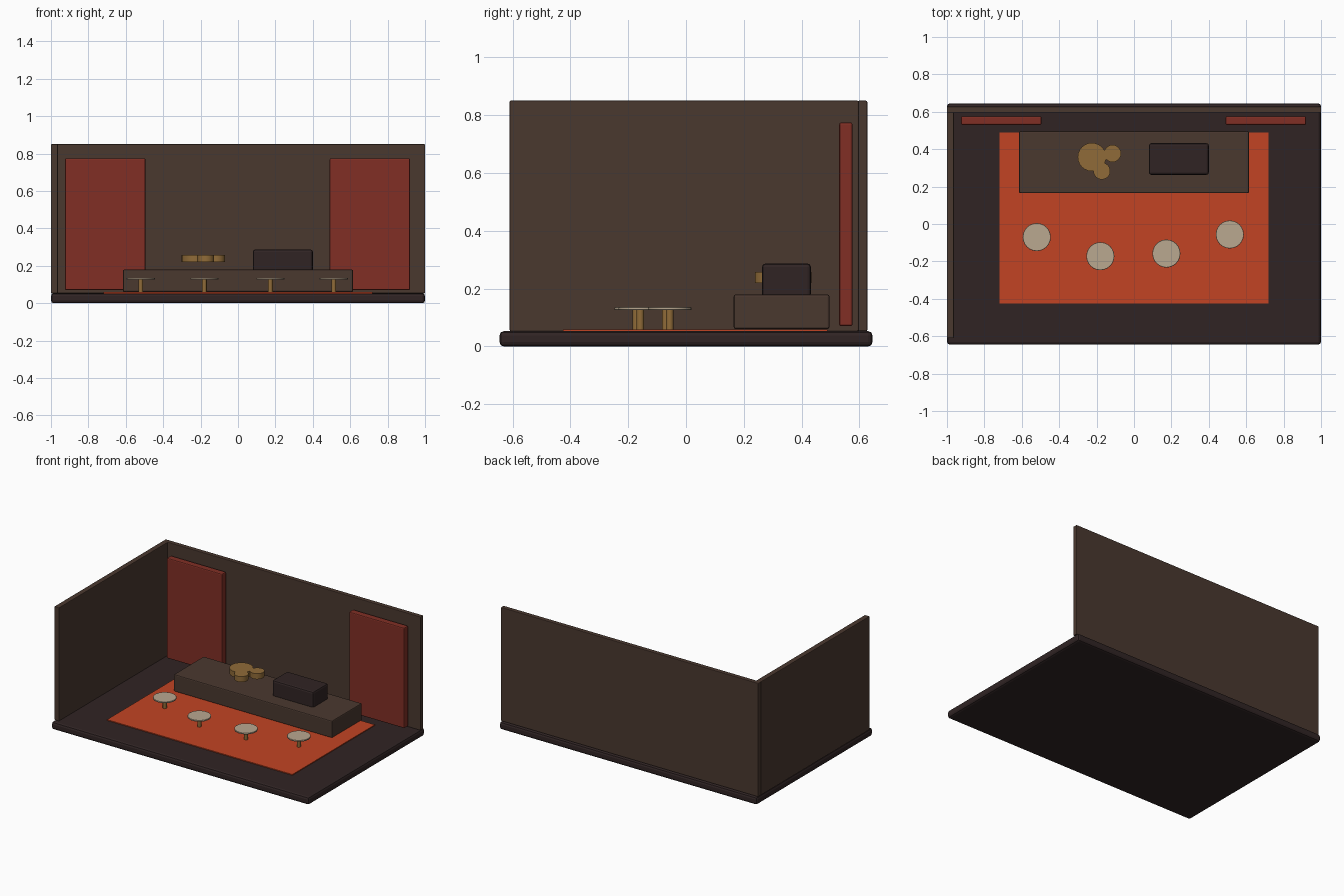
import bpy
import math

old = bpy.data.objects.get("Cube")
if old:
    bpy.data.objects.remove(old, do_unlink=True)


def material(name, hex_color):
    def linear(c):
        c /= 255
        return c / 12.92 if c <= 0.04045 else ((c + 0.055) / 1.055) ** 2.4
    rgb = [linear(int(hex_color[i:i + 2], 16)) for i in (0, 2, 4)]
    mat = bpy.data.materials.new(name)
    mat.use_nodes = True
    mat.diffuse_color = (*rgb, 1)
    mat.node_tree.nodes["Principled BSDF"].inputs["Base Color"].default_value = (*rgb, 1)
    return mat


charcoal = material("charcoal wood", "302424")
walnut = material("walnut brown", "4A382F")
orange = material("burnt orange", "C24424")
red = material("deep red", "812F25")
brass = material("brass", "906B38")
ivory = material("ivory", "BAA890")


def finish(obj, name, mat, bevel):
    obj.name = name
    obj.data.materials.append(mat)
    if bevel:
        mod = obj.modifiers.new("Soft edges", "BEVEL")
        mod.width = bevel
        mod.segments = 2
        mod.limit_method = "ANGLE"
    return obj


def box(name, x, y, z, mat, bevel=0):
    """Box spanning the given (low, high) ranges."""
    spans = (x, y, z)
    bpy.ops.mesh.primitive_cube_add(size=1, location=[sum(s) / 2 for s in spans])
    obj = bpy.context.object
    obj.scale = [s[1] - s[0] for s in spans]
    bpy.ops.object.transform_apply(location=False, rotation=False, scale=True)
    return finish(obj, name, mat, bevel)


def disc(name, x, y, z, radius, mat, sides=24, bevel=0):
    """Upright cylinder spanning the z range."""
    bpy.ops.mesh.primitive_cylinder_add(vertices=sides, radius=radius,
                                        depth=z[1] - z[0], location=(x, y, sum(z) / 2))
    obj = bpy.context.object
    bpy.ops.object.shade_smooth_by_angle(angle=math.radians(35))
    return finish(obj, name, mat, bevel)


# Room shell
box("floor_base", (-1, 1), (-0.645, 0.645), (0, 0.053), charcoal, 0.015)
box("back_wall", (-1, 1), (0.595, 0.627), (0.053, 0.85), walnut, 0.004)
box("side_wall", (-1, -0.963), (-0.61, 0.597), (0.053, 0.85), walnut, 0.004)
box("rug", (-0.72, 0.72), (-0.425, 0.49), (0.05, 0.059), orange)

# Wall panels
for side, x in (("right", -0.71), ("left", 0.705)):
    box(side + "_wall_panel", (x - 0.215, x + 0.215), (0.53, 0.576), (0.07, 0.775), red, 0.007)

# Counter and the box on it
box("counter", (-0.615, 0.615), (0.165, 0.496), (0.06, 0.18), walnut, 0.007)
box("counter_box", (0.08, 0.40), (0.263, 0.432), (0.17, 0.287), charcoal, 0.012)

# Brass drum cluster above the counter
for name, x, y, r in (("large_drum", -0.225, 0.358, 0.076),
                      ("small_drum", -0.115, 0.377, 0.046),
                      ("front_drum", -0.172, 0.283, 0.045)):
    disc(name, x, y, (0.219, 0.258), r, brass)

# Row of small round tables
for i, (x, y) in enumerate(((-0.52, -0.07), (-0.18, -0.172),
                            (0.173, -0.158), (0.512, -0.056)), 1):
    disc(f"table_stem_{i}", x, y, (0.058, 0.128), 0.013, brass, 12)
    disc(f"table_top_{i}", x, y, (0.126, 0.136), 0.075, ivory, 24, 0.002)
